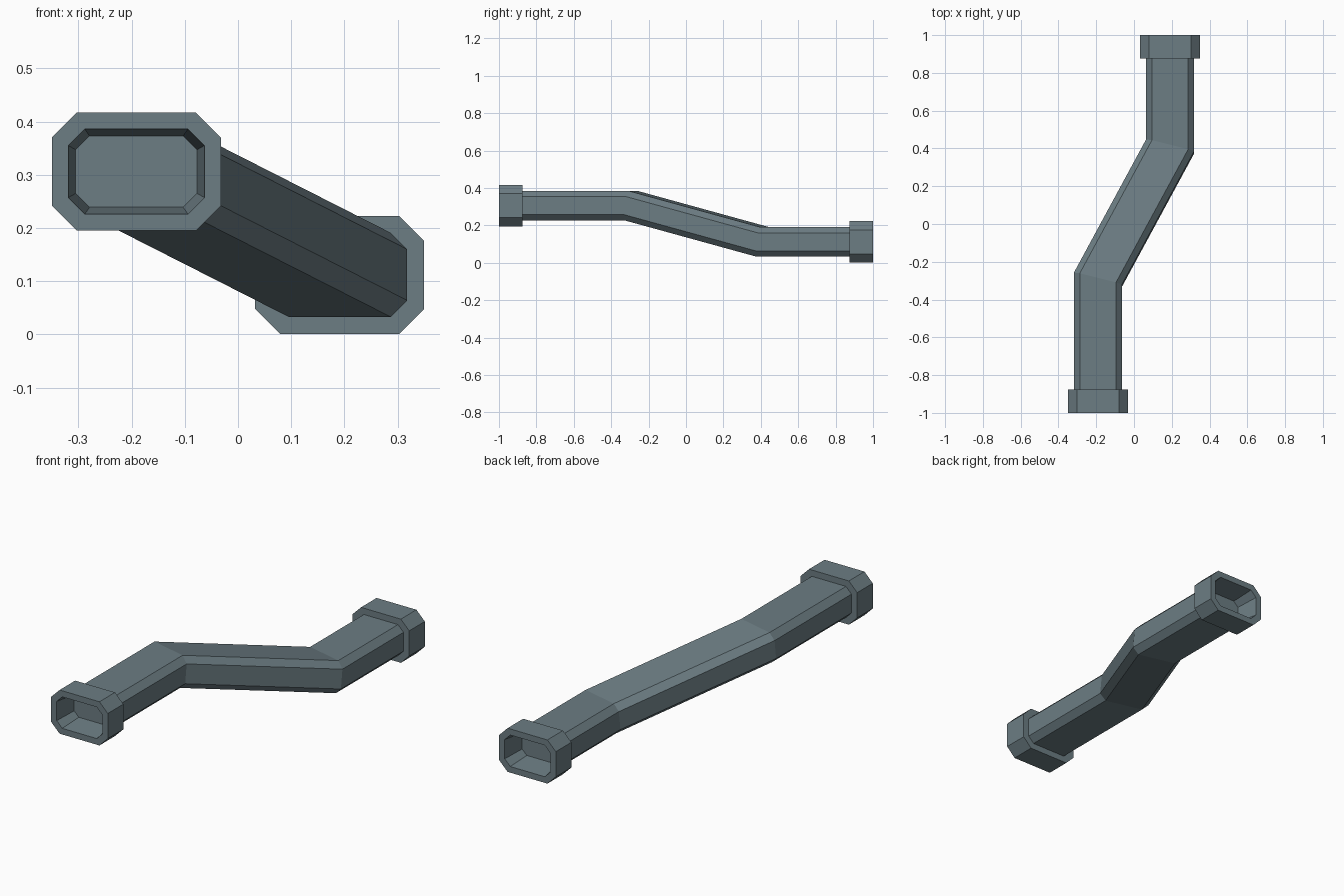
import bpy, bmesh
from mathutils import Vector

if "Cube" in bpy.data.objects:
    bpy.data.objects.remove(bpy.data.objects["Cube"])

mat = bpy.data.materials.new("blue grey metal")
mat.diffuse_color = (0.15, 0.205, 0.228, 1)
mat.use_nodes = True
mat.node_tree.nodes["Principled BSDF"].inputs["Base Color"].default_value = mat.diffuse_color


def octagon(hw, hh, c):
    """Chamfered rectangle in x and z."""
    return [(hw - c, -hh), (hw, -hh + c), (hw, hh - c), (hw - c, hh),
            (-hw + c, hh), (-hw, hh - c), (-hw, -hh + c), (-hw + c, -hh)]


def loft(name, rings, cap_first=False):
    """Skin a list of rings of points with flat quads."""
    bm = bmesh.new()
    loops = [[bm.verts.new(p) for p in r] for r in rings]
    for a, b in zip(loops, loops[1:]):
        for i in range(8):
            j = (i + 1) % 8
            bm.faces.new((a[i], a[j], b[j], b[i]))
    if cap_first:
        bm.faces.new(loops[0])
    bmesh.ops.recalc_face_normals(bm, faces=bm.faces)
    me = bpy.data.meshes.new(name)
    bm.to_mesh(me)
    bm.free()
    me.materials.append(mat)
    ob = bpy.data.objects.new(name, me)
    bpy.context.collection.objects.link(ob)


PIPE = (0.127, 0.079, 0.031)
path = [Vector(p) for p in ((-0.191, -0.875, 0.306), (-0.191, -0.295, 0.306),
                            (0.191, 0.41, 0.112), (0.191, 0.875, 0.112))]

# bent pipe, mitred at both bends
slope = (path[2] - path[1]).normalized()
mitre = slope + Vector((0, 1, 0))
rings = []
for k, p in enumerate(path):
    n = mitre if k in (1, 2) else Vector((0, 1, 0))
    rings.append([p + Vector((x, -(n.x * x + n.z * z) / n.y, z))
                  for x, z in octagon(*PIPE)])
loft("bent_pipe", rings)

# end collars with a shallow tapered, closed mouth
for name, p, s in (("front_collar", path[0], -1), ("back_collar", path[3], 1)):
    steps = [(0.88, (0.114, 0.067, 0.026)), (1.0, (0.128, 0.08, 0.031)),
             (1.0, (0.159, 0.111, 0.047)), (0.875, (0.159, 0.111, 0.047)),
             (0.875, PIPE)]
    loft(name, [[(p.x + x, s * y, p.z + z) for x, z in octagon(*size)]
                for y, size in steps], cap_first=True)
